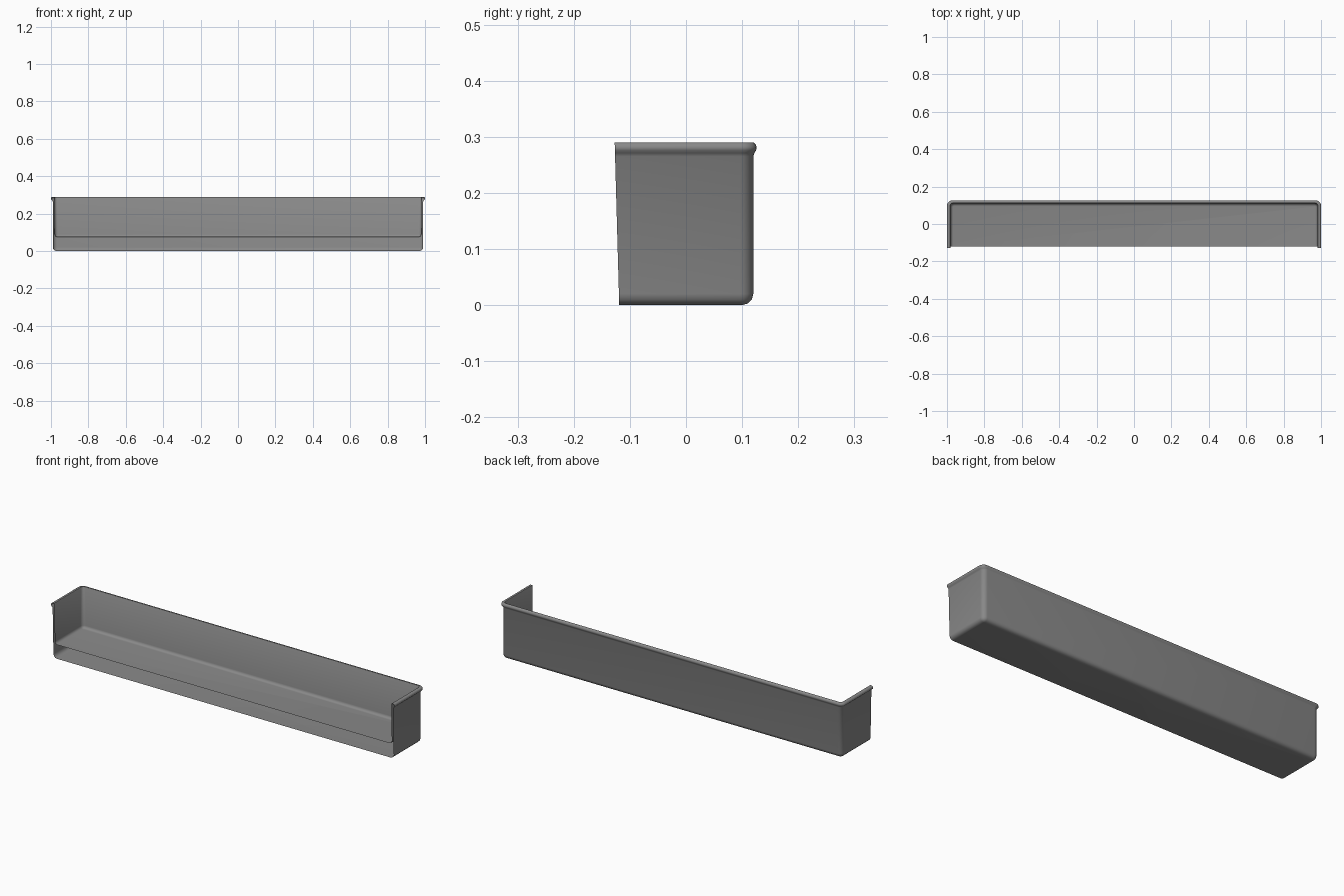
import bpy, bmesh
from math import sin, cos, pi, radians

cube = bpy.data.objects.get("Cube")
if cube:
    bpy.data.objects.remove(cube)

# Single grey plastic
grey = bpy.data.materials.new("mid grey plastic")
grey.use_nodes = True
tone = (0.25, 0.25, 0.25, 1)
grey.diffuse_color = tone
grey.node_tree.nodes["Principled BSDF"].inputs["Base Color"].default_value = tone


def u_path(half_width, back, radius, z, steps=5):
    """U outline, open at the slanted front, with rounded back corners."""
    front = -0.119 - 0.028 * z
    half = []
    for i in range(steps + 1):
        a = i / steps * pi / 2
        half.append((half_width - radius + radius * cos(a),
                     back - radius + radius * sin(a), z))
    right = [(half_width, front, z)] + half
    return right + [(-x, y, z) for x, y, z in reversed(right)]


def fillet(half_width, back, z, radius, corner):
    """Levels rounding a wall down into a floor at height z."""
    levels = []
    for i in range(4):
        a = i / 3 * pi / 2
        d = radius * (1 - sin(a))
        levels.append((half_width - d, back - d, max(corner - d, 0.004),
                       z + radius * (1 - cos(a))))
    return levels


# Outer shell, rolled rim, then inner shell down to the raised floor
outer = fillet(0.99, 0.12, 0.0, 0.02, 0.024)
rim = [(0.99, 0.12, 0.024, 0.265), (0.994, 0.122, 0.025, 0.271),
       (0.999, 0.125, 0.027, 0.276), (1.0, 0.126, 0.028, 0.281),
       (0.998, 0.124, 0.027, 0.287), (0.994, 0.12, 0.024, 0.29),
       (0.983, 0.113, 0.015, 0.29), (0.981, 0.111, 0.014, 0.287)]
inner = fillet(0.98, 0.11, 0.075, 0.014, 0.018)[::-1]

bm = bmesh.new()
rings = [[bm.verts.new(p) for p in u_path(*level)]
         for level in outer + rim + inner]
for low, high in zip(rings, rings[1:]):
    for i in range(len(low) - 1):
        bm.faces.new((low[i], low[i + 1], high[i + 1], high[i]))

# Underside and raised floor
bm.faces.new(rings[0][::-1])
bm.faces.new(rings[-1])

mesh = bpy.data.meshes.new("open_front_tray")
bm.to_mesh(mesh)
bm.free()
mesh.materials.append(grey)
tray = bpy.data.objects.new("open_front_tray", mesh)
bpy.context.collection.objects.link(tray)
bpy.ops.object.select_all(action="DESELECT")
tray.select_set(True)
bpy.context.view_layer.objects.active = tray
bpy.ops.object.shade_smooth_by_angle(angle=radians(50))
